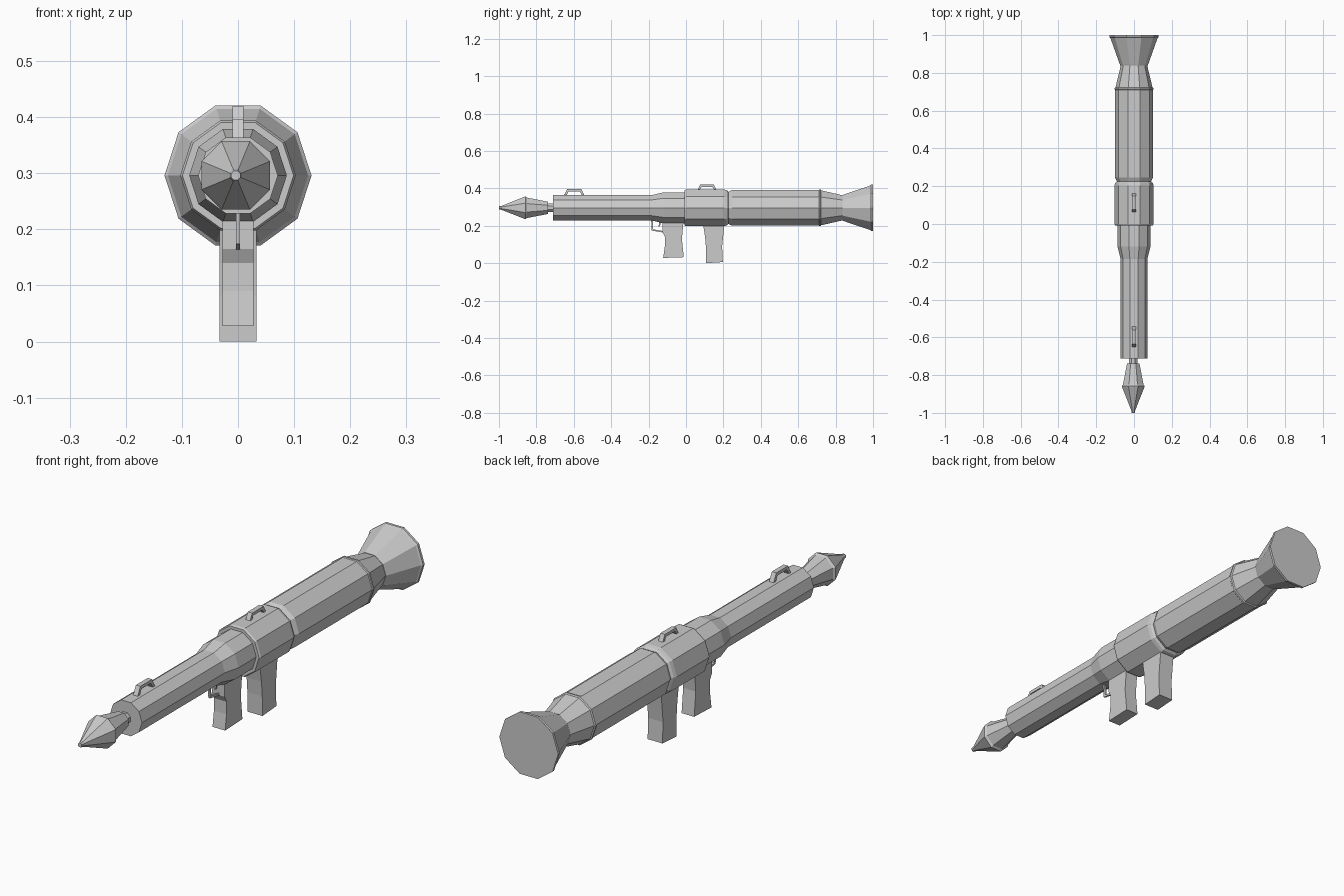
import bpy, bmesh, math

if "Cube" in bpy.data.objects:
    bpy.data.objects.remove(bpy.data.objects["Cube"])

AXIS_Z = 0.296


def finish(name, bm):
    bmesh.ops.recalc_face_normals(bm, faces=bm.faces[:])
    me = bpy.data.meshes.new(name)
    bm.to_mesh(me)
    bm.free()
    ob = bpy.data.objects.new(name, me)
    bpy.context.collection.objects.link(ob)
    return ob


def lathe(name, profile, sides, phase=0.0, x=0.0):
    """Flat-faced turned body along y from (y, radius) pairs, capped at both ends."""
    bm = bmesh.new()
    rings = []
    for y, r in profile:
        ring = []
        for i in range(sides):
            a = phase + 2 * math.pi * i / sides
            ring.append(bm.verts.new((x + r * math.cos(a), y, AXIS_Z + r * math.sin(a))))
        rings.append(ring)
    for a, b in zip(rings, rings[1:]):
        for i in range(sides):
            j = (i + 1) % sides
            bm.faces.new((a[i], a[j], b[j], b[i]))
    bm.faces.new(rings[0])
    bm.faces.new(rings[-1])
    return finish(name, bm)


def slab(name, outline, half):
    """Side outline of (y, z) points extruded across x."""
    bm = bmesh.new()
    face = bm.faces.new([bm.verts.new((-half, y, z)) for y, z in outline])
    out = bmesh.ops.extrude_face_region(bm, geom=[face])
    moved = [v for v in out["geom"] if isinstance(v, bmesh.types.BMVert)]
    bmesh.ops.translate(bm, vec=(2 * half, 0, 0), verts=moved)
    return finish(name, bm)


def carry_loop(name, y0, y1, z0, z1, slope, t):
    """Trapezoid arch standing on the tube."""
    slab(name, [(y0, z0), (y0 + slope, z1), (y1 - slope, z1), (y1, z0),
                (y1 - t, z0), (y1 - slope - t * 0.6, z1 - t),
                (y0 + slope + t * 0.6, z1 - t), (y0 + t, z0)], 0.01)


# Rocket: pointed head and stem
lathe("warhead", [(-1.0, 0.009), (-0.985, 0.012), (-0.866, 0.063), (-0.858, 0.066),
                  (-0.85, 0.059), (-0.75, 0.038), (-0.738, 0.036)],
      8, math.pi / 8, -0.004)
lathe("rocket_stem", [(-0.745, 0.025), (-0.70, 0.025)], 8, math.pi / 8, -0.004)

# Launch tube sections
lathe("front_tube", [(-0.712, 0.071), (-0.185, 0.071), (-0.12, 0.087), (0.01, 0.087)], 10)
lathe("middle_sleeve", [(-0.008, 0.099), (0.0, 0.103), (0.205, 0.103), (0.218, 0.099),
                        (0.228, 0.088)], 10)
lathe("rear_tube", [(0.222, 0.088), (0.245, 0.100), (0.71, 0.100), (0.713, 0.103),
                    (0.72, 0.103), (0.723, 0.098), (0.835, 0.071), (0.84, 0.07)], 10)
lathe("exhaust_bell", [(0.838, 0.072), (0.845, 0.075), (0.985, 0.125), (0.99, 0.131),
                       (1.0, 0.131)], 10)

# Loops on top
carry_loop("front_loop", -0.655, -0.54, 0.358, 0.397, 0.02, 0.013)
carry_loop("rear_loop", 0.06, 0.165, 0.388, 0.42, 0.016, 0.012)

# Grips with slightly waisted sides
slab("front_grip", [(-0.122, 0.028), (-0.012, 0.032), (-0.022, 0.13), (-0.013, 0.225),
                    (-0.125, 0.225), (-0.125, 0.165), (-0.112, 0.14), (-0.113, 0.09)], 0.028)
slab("rear_grip", [(0.108, 0.0), (0.197, 0.006), (0.193, 0.09), (0.205, 0.205),
                   (0.092, 0.205), (0.102, 0.14), (0.107, 0.08)], 0.033)

# Trigger guard and trigger
slab("trigger_guard", [(-0.187, 0.235), (-0.183, 0.174), (-0.118, 0.163), (-0.118, 0.171),
                       (-0.175, 0.181), (-0.178, 0.235)], 0.004)
slab("trigger", [(-0.142, 0.23), (-0.147, 0.195), (-0.14, 0.195), (-0.13, 0.23)], 0.003)
